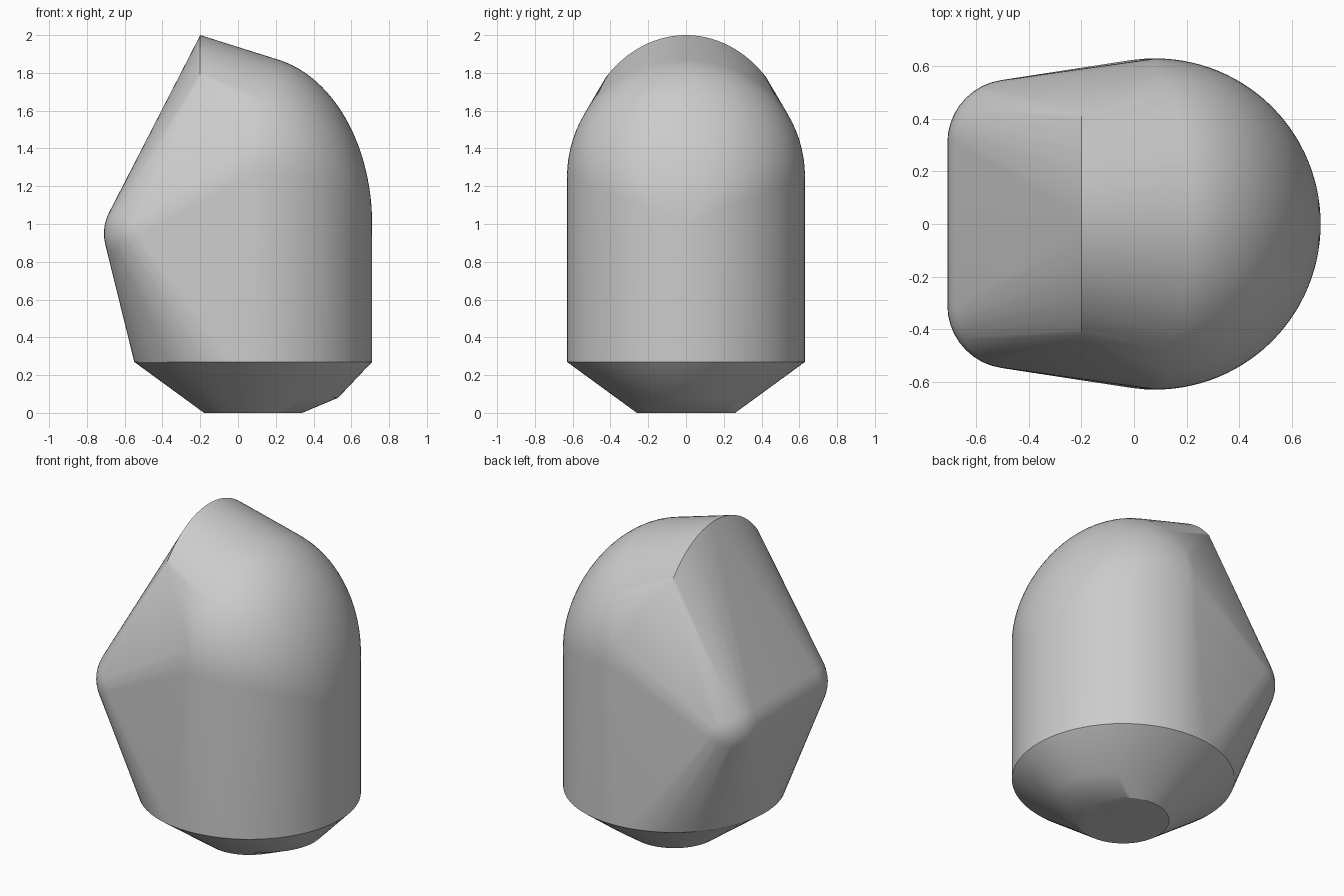
import bpy
import bmesh
from math import sin, cos, pi, radians
from mathutils import Matrix

cube = bpy.data.objects.get("Cube")
if cube:
    bpy.data.objects.remove(cube, do_unlink=True)

CX, R = 0.08, 0.63   # body axis and radius
bm = bmesh.new()


def arc(steps, start, end):
    return [radians(start + (end - start) * i / steps) for i in range(steps + 1)]


def ring(z, rx, ry, angles):
    for t in angles:
        bm.verts.new((CX + rx * cos(t), ry * sin(t), z))


def section(x, base, width, height, angles):
    for t in angles:
        bm.verts.new((x, width * cos(t), base + height * sin(t)))


# Base: flat foot, bulging heel and the rim of the wall
full = arc(72, 0, 355)
ring(0, 0.26, 0.26, full)
ring(0.27, R, R, full)
ring(0.08, 0.45, 0.37, arc(36, -90, 90))

# Back dome: arched sections shrinking toward the rounded side
for a in arc(28, 0, 90):
    c = cos(a)
    section(CX + R * sin(a), 1 + 0.25 * c, R * c, 0.64 * c, arc(40, 0, 180))

# Sharp arched ridge at the top
section(-0.2, 1.3, 0.58, 0.7, arc(32, 43, 137))

# Rounded nose corners, one on each side
for side in (-1, 1):
    bmesh.ops.create_uvsphere(bm, u_segments=40, v_segments=24, radius=0.24,
                              matrix=Matrix.Translation((-0.47, side * 0.31, 0.95)))

# Wrap every section in one taut shell
for f in list(bm.faces):
    bm.faces.remove(f)
for e in list(bm.edges):
    bm.edges.remove(e)
bmesh.ops.remove_doubles(bm, verts=bm.verts[:], dist=0.0005)
bmesh.ops.convex_hull(bm, input=bm.verts[:])
bmesh.ops.delete(bm, geom=[v for v in bm.verts if not v.link_faces], context='VERTS')
bmesh.ops.dissolve_limit(bm, angle_limit=radians(0.3),
                         verts=bm.verts[:], edges=bm.edges[:])
bmesh.ops.recalc_face_normals(bm, faces=bm.faces[:])

mesh = bpy.data.meshes.new("shell")
bm.to_mesh(mesh)
bm.free()
shell = bpy.data.objects.new("shell", mesh)
bpy.context.collection.objects.link(shell)

# Plain grey finish
grey = bpy.data.materials.new("light_grey")
grey.use_nodes = True
color = (0.6, 0.6, 0.6, 1)
grey.diffuse_color = color
grey.node_tree.nodes["Principled BSDF"].inputs["Base Color"].default_value = color
mesh.materials.append(grey)

bpy.ops.object.select_all(action='DESELECT')
shell.select_set(True)
bpy.context.view_layer.objects.active = shell
bpy.ops.object.shade_smooth_by_angle(angle=radians(30))
